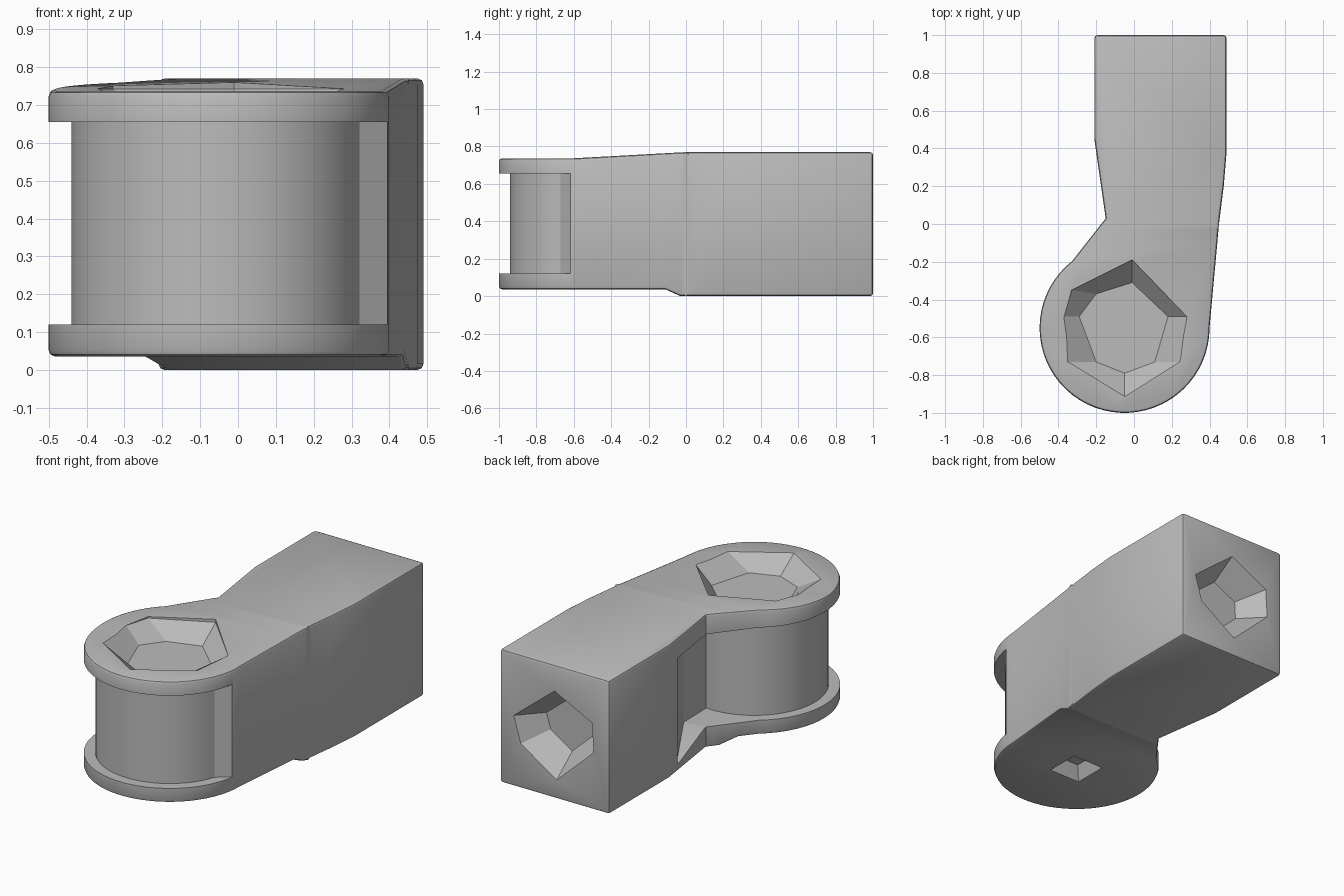
import bpy, bmesh, math

if "Cube" in bpy.data.objects:
    bpy.data.objects.remove(bpy.data.objects["Cube"])

CX, CY = -0.05, -0.55   # axis of the round end

grey = bpy.data.materials.new("mid_grey")
grey.diffuse_color = (0.5, 0.5, 0.5, 1)
grey.use_nodes = True
grey.node_tree.nodes["Principled BSDF"].inputs["Base Color"].default_value = grey.diffuse_color


def loft(name, rings, cuts=(), move=None):
    """Closed solid through rings of equal length, optionally sliced across y and reshaped."""
    bm = bmesh.new()
    loops = [[bm.verts.new(p) for p in r] for r in rings]
    n = len(loops[0])
    bm.faces.new(loops[0])
    bm.faces.new(loops[-1])
    for a, b in zip(loops, loops[1:]):
        for i in range(n):
            j = (i + 1) % n
            bm.faces.new((a[i], a[j], b[j], b[i]))
    for y in cuts:
        bmesh.ops.bisect_plane(bm, geom=bm.verts[:] + bm.edges[:] + bm.faces[:],
                               plane_co=(0, y, 0), plane_no=(0, 1, 0))
    if move:
        for v in bm.verts:
            v.co.z = move(v.co)
    bmesh.ops.recalc_face_normals(bm, faces=bm.faces[:])
    me = bpy.data.meshes.new(name)
    bm.to_mesh(me)
    bm.free()
    me.materials.append(grey)
    ob = bpy.data.objects.new(name, me)
    bpy.context.collection.objects.link(ob)
    return ob


def arc(r, a0, a1, n):
    angles = [math.radians(a0 + (a1 - a0) * i / n) for i in range(n + 1)]
    return [(CX + r * math.cos(a), CY + r * math.sin(a)) for a in angles]


def at_z(pts, z):
    return [(x, y, z) for x, y in pts]


def apply(ob, mod):
    bpy.context.view_layer.objects.active = ob
    bpy.ops.object.modifier_apply(modifier=mod.name)


def carve(ob, cutter):
    m = ob.modifiers.new("carve", 'BOOLEAN')
    m.operation = 'DIFFERENCE'
    m.solver = 'EXACT'
    m.object = cutter
    apply(ob, m)
    bpy.data.objects.remove(cutter)


def lerp(y, y0, z0, y1, z1):
    t = min(1, max(0, (y - y0) / (y1 - y0)))
    return z0 + (z1 - z0) * t


# arm body: plan outline, thinner at the round end
plan = arc(0.45, 128, 360, 40) + [(0.45, 0.0), (0.475, 0.2), (0.49, 0.38), (0.49, 1.0),
                                  (-0.21, 1.0), (-0.21, 0.45), (-0.15, 0.03)]


def body_z(co):
    if co.z > 0.4:
        return lerp(co.y, -0.6, 0.737, 0.0, 0.77)
    return lerp(co.y, -0.11, 0.036, -0.03, 0.0)


arm = loft("arm_link", [at_z(plan, 0), at_z(plan, 0.77)], (-0.6, -0.11, -0.03, 0.0), body_z)
bev = arm.modifiers.new("round", 'BEVEL')
bev.width = 0.016
bev.segments = 2
bev.limit_method = 'ANGLE'
bev.angle_limit = math.radians(60)
apply(arm, bev)

# groove around the drum, leaving the two flanges
groove = [(-0.8, 0.36), (-0.19, 0.36), (-0.02, 0.05)] + arc(0.39, 85, 342, 40) + \
         [(0.405, -0.61), (0.8, -0.61), (0.8, -1.3), (-0.8, -1.3)]


def groove_z(co):
    return 0.655 if co.z > 0.4 else lerp(co.y, 0.05, 0.12, 0.36, 0.04)


carve(arm, loft("groove_cutter", [at_z(groove, 0.12), at_z(groove, 0.655)], (0.05,), groove_z))

# faceted socket in the top
rim = [(-0.01, -0.19), (0.28, -0.49), (0.25, -0.73), (-0.05, -0.92),
       (-0.36, -0.73), (-0.37, -0.49), (-0.33, -0.35)]
floor = [(-0.01, -0.31), (0.18, -0.49), (0.11, -0.73), (-0.05, -0.79),
         (-0.2, -0.73), (-0.29, -0.49), (-0.2, -0.37)]
carve(arm, loft("top_socket_cutter", [at_z(floor, 0.65), at_z(rim, 0.742), at_z(rim, 0.9)]))

# faceted socket in the back end
hole = [(0.14, 0.62), (0.40, 0.41), (0.355, 0.26), (0.126, 0.11), (-0.11, 0.33), (-0.10, 0.50)]
inner = [(0.14 + (x - 0.14) * 0.6, 0.38 + (z - 0.38) * 0.6) for x, z in hole]
carve(arm, loft("back_socket_cutter", [[(x, 0.85, z) for x, z in inner],
                                       [(x, 1.0, z) for x, z in hole],
                                       [(x, 1.1, z) for x, z in hole]]))


# small square dimple underneath
def square(h, z):
    return [(CX + sx * h, CY + sy * h, z) for sx, sy in ((-1, -1), (1, -1), (1, 1), (-1, 1))]


carve(arm, loft("bottom_dimple_cutter", [square(0.1, -0.1), square(0.1, 0.036), square(0.06, 0.11)]))

# smooth shading on the curves only
bpy.ops.object.select_all(action='DESELECT')
arm.select_set(True)
bpy.context.view_layer.objects.active = arm
bpy.ops.object.shade_smooth_by_angle(angle=math.radians(25))
